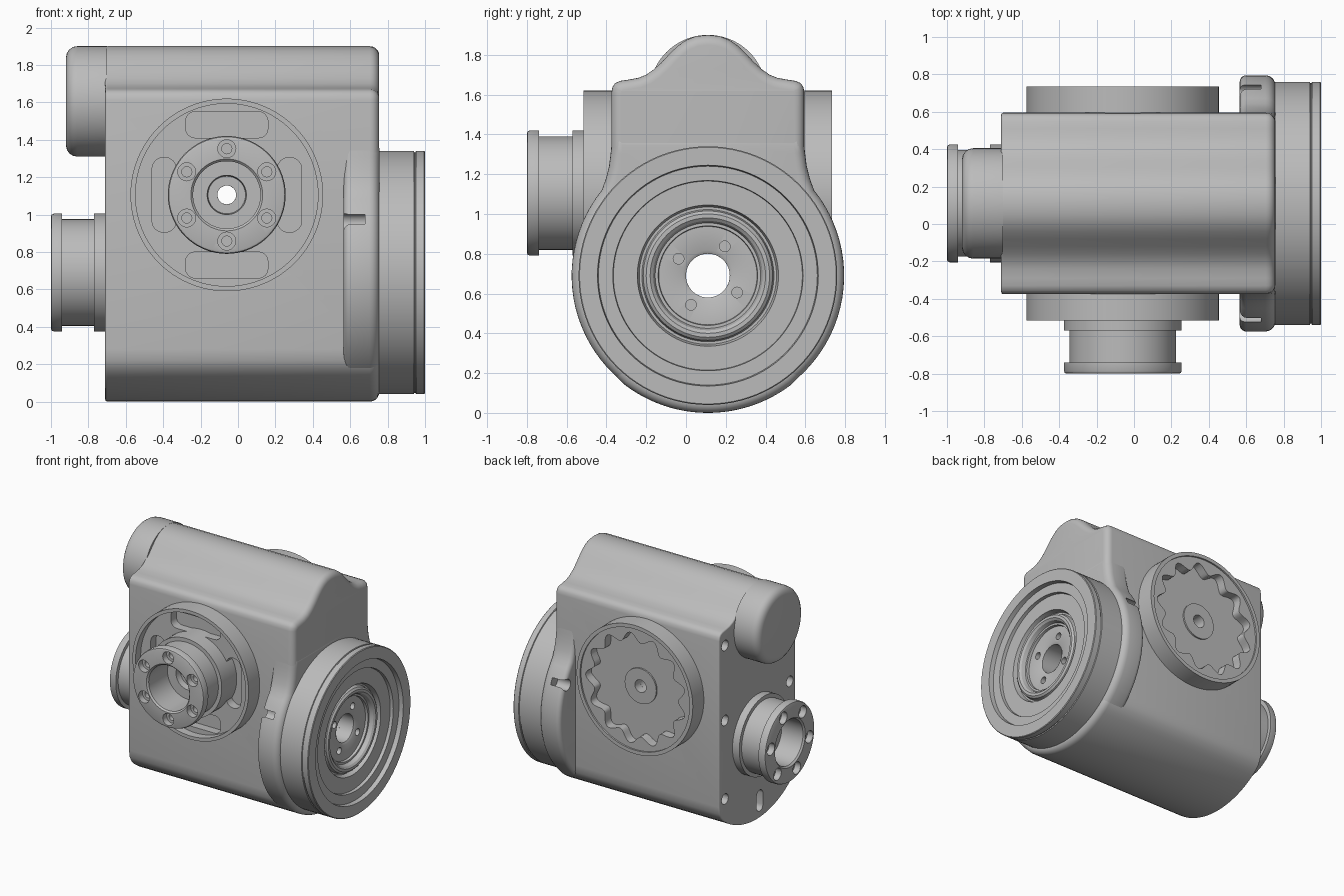
import bpy, bmesh
from math import sin, cos, pi, radians, asin
from mathutils import Vector, Matrix

cube = bpy.data.objects.get("Cube")
if cube:
    bpy.data.objects.remove(cube, do_unlink=True)

GREY = (0.5, 0.5, 0.5, 1)
mat = bpy.data.materials.new("cast metal grey")
mat.use_nodes = True
mat.diffuse_color = GREY
bsdf = next(n for n in mat.node_tree.nodes if n.type == 'BSDF_PRINCIPLED')
bsdf.inputs["Base Color"].default_value = GREY

CY = 0.11                      # centre plane of the housing
SHAFT = Vector((0, CY, 0.69))  # sideways axis
PORT = Vector((-0.06, 0, 1.105))  # front to back axis
LEFT, RIGHT = Vector((-1, 0, 0)), Vector((1, 0, 0))
FRONT, BACK = Vector((0, -1, 0)), Vector((0, 1, 0))


def finish(name, bm):
    bmesh.ops.remove_doubles(bm, verts=bm.verts, dist=1e-5)
    bmesh.ops.recalc_face_normals(bm, faces=bm.faces)
    mesh = bpy.data.meshes.new(name)
    bm.to_mesh(mesh)
    bm.free()
    mesh.materials.append(mat)
    obj = bpy.data.objects.new(name, mesh)
    bpy.context.collection.objects.link(obj)
    return obj


def lathe(name, profile, base, direction, steps=72):
    """Spin (radius, distance) points about an axis."""
    bm = bmesh.new()
    vs = [bm.verts.new((r, 0, d)) for r, d in profile]
    edges = [bm.edges.new(p) for p in zip(vs, vs[1:])]
    if all(r > 0 for r, d in profile):
        edges.append(bm.edges.new((vs[-1], vs[0])))
    bmesh.ops.spin(bm, geom=vs + edges, cent=(0, 0, 0), axis=(0, 0, 1),
                   angle=2 * pi, steps=steps)
    turn = direction.to_track_quat('Z', 'Y').to_matrix().to_4x4()
    bm.transform(Matrix.Translation(base) @ turn)
    return finish(name, bm)


def rod(r, d0, d1, base, direction, steps=32):
    return lathe("cutter", [(0, d0), (r, d0), (r, d1), (0, d1)], base, direction, steps)


def prism(name, pts, axis, t0, t1, round0=0, round1=0):
    """Extrude a flat outline along x or y, with rounded ends."""
    bm = bmesh.new()
    put = (lambda u, v, t: (t, u, v)) if axis == 'x' else (lambda u, v, t: (u, t, v))
    a, b = ([bm.verts.new(put(u, v, t)) for u, v in pts] for t in (t0, t1))
    ends = [bm.faces.new(a), bm.faces.new(b)]
    n = len(pts)
    for i in range(n):
        j = (i + 1) % n
        bm.faces.new((a[i], a[j], b[j], b[i]))
    bmesh.ops.recalc_face_normals(bm, faces=bm.faces)
    rims = [list(f.edges) for f in ends]
    for rim, size in zip(rims, (round0, round1)):
        if size:
            bmesh.ops.bevel(bm, geom=rim, offset=size, segments=5, profile=0.5,
                            affect='EDGES', clamp_overlap=False)
    return finish(name, bm)


def rounded_box(cx, cz, w, h, r):
    pts = []
    for k, (sx, sz) in enumerate(((1, 1), (-1, 1), (-1, -1), (1, -1))):
        for i in range(5):
            a = pi / 2 * (k + i / 4)
            pts.append((cx + sx * (w / 2 - r) + r * cos(a),
                        cz + sz * (h / 2 - r) + r * sin(a)))
    return pts


def cut(obj, cutters):
    for c in cutters:
        mod = obj.modifiers.new("cut", 'BOOLEAN')
        mod.operation, mod.solver, mod.object = 'DIFFERENCE', 'EXACT', c
        bpy.context.view_layer.objects.active = obj
        bpy.ops.object.modifier_apply(modifier=mod.name)
        bpy.data.objects.remove(c, do_unlink=True)


def ring_points(base, axes, radius, count, start):
    u, v = axes
    for k in range(count):
        a = radians(start) + 2 * pi * k / count
        yield base + radius * (cos(a) * u + sin(a) * v)


def mirrored(half):
    """Close a half outline, listed bottom to top, about the centre plane."""
    return [(CY + y, z) for y, z in half] + [(CY - y, z) for y, z in reversed(half) if y > 0]


Y, Z, X = Vector((0, 1, 0)), Vector((0, 0, 1)), Vector((1, 0, 0))

# Housing: round belly, flat walls, shoulders and a domed ridge
R = 0.69
end = asin(0.42 / R)
half = [(R * sin(end * i / 12), R - R * cos(end * i / 12)) for i in range(13)]
half += [(0.455, 0.178), (0.477, 0.22), (0.485, 0.28), (0.485, 1.61), (0.48, 1.638),
         (0.466, 1.658), (0.44, 1.669), (0.40, 1.675), (0.35, 1.684), (0.31, 1.7),
         (0.27, 1.728), (0.23, 1.765), (0.19, 1.808), (0.15, 1.846), (0.11, 1.874),
         (0.06, 1.894), (0, 1.9)]
housing = prism("housing", mirrored(half), 'x', -0.71, 0.755, 0.012, 0.05)
cuts = [rod(0.11, -1, 1, SHAFT, RIGHT, 48), rod(0.05, -1, 1, PORT, BACK)]
for side in (-1, 1):
    for z in (0.32, 0.95, 1.55):
        cuts.append(rod(0.042, 0.6, 0.8, Vector((0, CY + side * 0.41, z)), LEFT, 20))
cuts.append(prism("cutter", rounded_box(0.08, 0.14, 0.08, 0.17, 0.039), 'x', -0.8, -0.6))
cut(housing, cuts)

# Round shoulder behind the big flange, blending into the walls
R = 0.685
a1 = pi / 2 + asin(0.43 / R)
half = [(R * sin(a1 * i / 32), 0.69 - R * cos(a1 * i / 32)) for i in range(33)]
half += [(0.512, 1.18), (0.497, 1.24), (0.488, 1.31), (0.48, 1.4), (0, 1.4)]
shoulder = prism("flange_shoulder", mirrored(half), 'x', 0.565, 0.757, 0.035, 0.055)
cuts = [rod(0.11, -1, 1, SHAFT, RIGHT, 48)]
for side in (-1, 1):
    cuts.append(rod(0.045, 0.5, 0.68, Vector((0, CY + side * 0.59, 0.96)), RIGHT, 20))
cut(shoulder, cuts)

# Motor tube running out of the ridge
tube = [(0, -0.92), (0.235, -0.92), (0.258, -0.915), (0.278, -0.902),
        (0.291, -0.882), (0.295, -0.86), (0.295, -0.7), (0, -0.7)]
lathe("motor_tube", tube, Vector((0, CY, 1.605)), RIGHT)

# Big flange with stepped, grooved face
flange = lathe("big_flange", [
    (0.11, 0.74), (0.65, 0.74), (0.65, 0.94), (0.643, 0.943), (0.643, 0.949), (0.65, 0.952),
    (0.65, 0.995), (0.645, 1.0), (0.555, 1.0), (0.55, 0.965), (0.478, 0.965), (0.475, 0.94),
    (0.355, 0.94), (0.345, 0.9), (0.332, 0.9), (0.325, 0.93), (0.31, 0.942), (0.29, 0.942),
    (0.275, 0.93), (0.265, 0.9), (0.25, 0.9), (0.247, 0.88), (0.127, 0.88), (0.11, 0.87)],
    SHAFT, RIGHT, 96)
cut(flange, [rod(0.027, 0.82, 0.95, p, RIGHT, 20)
             for p in ring_points(SHAFT, (Y, Z), 0.17, 4, 60)])


def hub(name, base, direction, length, bore, axes, start):
    """Bolted coupling hub; distances are measured back from its face."""
    L = length
    obj = lathe(name, [
        (bore, L - 0.45), (0.315, L - 0.45), (0.315, L - 0.23), (0.285, L - 0.23),
        (0.285, L - 0.06), (0.315, L - 0.06), (0.315, L - 0.015), (0.31, L - 0.004),
        (0.3, L), (0.192, L), (0.18, L - 0.012), (0.18, L - 0.25), (0.105, L - 0.25),
        (0.1, L - 0.3), (bore, L - 0.3)] if bore < 0.1 else [
        (bore, L - 0.32), (0.315, L - 0.32), (0.315, L - 0.23), (0.285, L - 0.23),
        (0.285, L - 0.06), (0.315, L - 0.06), (0.315, L - 0.015), (0.31, L - 0.004),
        (0.3, L), (0.192, L), (0.18, L - 0.012), (0.18, L - 0.2), (bore, L - 0.2)],
        base, direction)
    bolt = [(0, L - 0.13), (0.027, L - 0.13), (0.027, L - 0.05), (0.048, L - 0.05),
            (0.048, L + 0.05), (0, L + 0.05)]
    cut(obj, [lathe("cutter", bolt, p, direction, 20)
              for p in ring_points(base, axes, 0.247, 6, start)])


hub("side_hub", SHAFT, LEFT, 1.0, 0.11, (Y, Z), 10)
hub("front_hub", PORT, FRONT, 0.8, 0.05, (X, Z), 30)

# Front boss: rimmed dish with four pockets
boss = lathe("front_boss", [(0.05, 0.35), (0.515, 0.35), (0.515, 0.515), (0.488, 0.515),
                            (0.488, 0.45), (0.05, 0.45)], PORT, FRONT, 96)
pockets = []
for s in (-1, 1):
    for box in (rounded_box(PORT.x, PORT.z + s * 0.375, 0.44, 0.14, 0.05),
                rounded_box(PORT.x + s * 0.335, PORT.z, 0.13, 0.4, 0.06)):
        pockets.append(prism("cutter", box, 'y', -0.6, -0.38))
cut(boss, pockets)

# Back boss: ring with a scalloped pocket and raised centre
back = lathe("back_boss", [(0.05, 0.58), (0.515, 0.58), (0.515, 0.735), (0.485, 0.735),
                           (0.485, 0.722), (0.05, 0.722)], PORT, BACK, 96)
wave = []
for i in range(156):
    a = 2 * pi * i / 156
    r = 0.41 + 0.035 * cos(13 * a)
    wave.append((PORT.x + r * cos(a), PORT.z + r * sin(a)))
cut(back, [prism("cutter", wave, 'y', 0.65, 0.8)])
lathe("back_centre", [(0.05, 0.63), (0.14, 0.63), (0.14, 0.662), (0.05, 0.662)], PORT, BACK)

# Smooth shading with sharp edges kept
bpy.ops.object.select_all(action='DESELECT')
for obj in bpy.context.collection.objects:
    if obj.type == 'MESH' and mat.name in obj.data.materials:
        obj.select_set(True)
        bpy.context.view_layer.objects.active = obj
bpy.ops.object.shade_smooth_by_angle(angle=radians(32))
